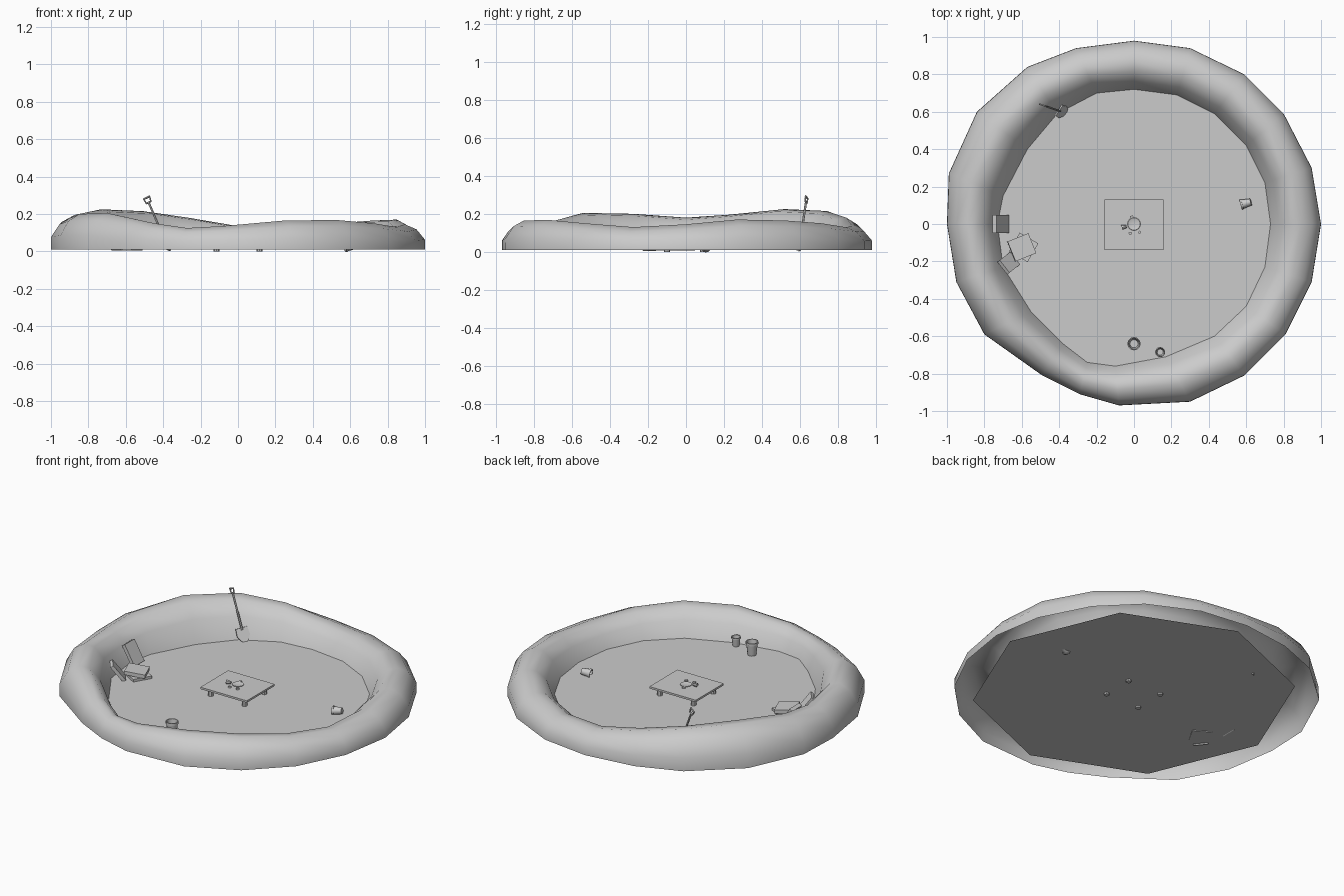
import bpy, bmesh, math
from mathutils import Vector, Matrix

if "Cube" in bpy.data.objects:
    bpy.data.objects.remove(bpy.data.objects["Cube"])

FLOOR = 0.01


def make(name, bm, smooth=None):
    bmesh.ops.recalc_face_normals(bm, faces=bm.faces)
    me = bpy.data.meshes.new(name)
    bm.to_mesh(me)
    bm.free()
    ob = bpy.data.objects.new(name, me)
    bpy.context.collection.objects.link(ob)
    if smooth:
        bpy.ops.object.select_all(action='DESELECT')
        bpy.context.view_layer.objects.active = ob
        ob.select_set(True)
        bpy.ops.object.shade_smooth_by_angle(angle=math.radians(smooth))
    return ob


def box(name, loc, size, rot=(0, 0, 0)):
    bm = bmesh.new()
    bmesh.ops.create_cube(bm, size=1, matrix=Matrix.Diagonal((*size, 1)))
    ob = make(name, bm)
    ob.location, ob.rotation_euler = loc, [math.radians(a) for a in rot]
    return ob


def lathe(name, profile, segs, loc, rot=(0, 0, 0)):
    bm = bmesh.new()
    rings = [[bm.verts.new((r * math.cos(math.tau * i / segs), r * math.sin(math.tau * i / segs), z))
              for i in range(segs)] for r, z in profile]
    for a, b in zip(rings, rings[1:]):
        for i in range(segs):
            j = (i + 1) % segs
            bm.faces.new((a[i], a[j], b[j], b[i]))
    bm.faces.new(rings[0])
    bm.faces.new(rings[-1])
    ob = make(name, bm, 35)
    ob.location, ob.rotation_euler = loc, [math.radians(a) for a in rot]
    return ob


def rod(name, a, b, r, segs=6):
    a, b = Vector(a), Vector(b)
    bm = bmesh.new()
    m = Matrix.Translation((a + b) / 2) @ (b - a).to_track_quat('Z', 'Y').to_matrix().to_4x4()
    bmesh.ops.create_cone(bm, cap_ends=True, segments=segs, radius1=r, radius2=r,
                          depth=(b - a).length, matrix=m)
    return make(name, bm, 40)


# Sand bank: open uneven half tube (outer xy, inner xy, crest height)
bank = [
    (0, .98, 0, .72, .135), (.3, .94, .23, .69, .13), (.59, .8, .43, .59, .15),
    (.8, .59, .6, .42, .165), (.95, .3, .7, .22, .17), (1, 0, .73, 0, .145),
    (.95, -.31, .7, -.23, .13), (.81, -.59, .6, -.44, .15), (.59, -.81, .43, -.6, .168),
    (.3, -.95, .17, -.71, .165), (-.08, -.97, -.1, -.76, .135), (-.29, -.91, -.25, -.74, .125),
    (-.49, -.81, -.38, -.64, .15), (-.8, -.59, -.55, -.47, .205), (-.95, -.31, -.7, -.23, .2),
    (-1, 0, -.73, 0, .18), (-.99, .27, -.7, .15, .195), (-.84, .6, -.57, .4, .225),
    (-.57, .84, -.41, .59, .215), (-.31, .94, -.2, .7, .18)]
section = [(0, 0), (.005, .4), (.17, .8), (.4, 1), (.62, .94), (.83, .6), (1, 0)]
bm = bmesh.new()
rings = []
for ox, oy, ix, iy, h in bank:
    rings.append([bm.verts.new((ox + (ix - ox) * t, oy + (iy - oy) * t, FLOOR + (h - FLOOR) * f))
                  for t, f in section])
for k, a in enumerate(rings):
    b = rings[(k + 1) % len(rings)]
    for i in range(len(section) - 1):
        bm.faces.new((a[i], a[i + 1], b[i + 1], b[i]))
make("sand_bank", bm, 60)

# Octagonal floor sheet
bm = bmesh.new()
bmesh.ops.create_circle(bm, cap_ends=True, segments=8, radius=0.9,
                        matrix=Matrix.Translation((0, 0, FLOOR)))
make("floor", bm)

# Low table
box("table_top", (0, -.005, .059), (.315, .27, .012))
for sx in (-1, 1):
    for sy in (-1, 1):
        lathe("table_leg", [(.016, 0), (.016, .055)], 8, (sx * .115, sy * .095 - .005, 0))

# Things on the table: plate, tipped cup, pebbles
lathe("plate", [(.022, 0), (.035, .006), (.033, .008), (.02, .004)], 16, (0, 0, .065))
lathe("tipped_cup", [(.008, 0), (.013, .026), (.011, .026), (.007, .003)], 8,
      (-.04, -.012, .076), (0, -90, 15))
for x, y, a in ((-.012, .038, 20), (.03, -.045, 50), (-.02, -.05, 10)):
    box("pebble", (x, y, .069), (.016, .012, .009), (0, 0, a))


# Buckets with a rim
def bucket(name, r, h, loc, rot=(0, 0, 0)):
    lathe(name, [(r * .68, 0), (r * .9, h * .82), (r, h * .82), (r, h),
                 (r * .84, h), (r * .6, h * .06)], 12, loc, rot)


bucket("large_bucket", .036, .08, (0, -.64, FLOOR))
bucket("small_bucket", .027, .055, (.14, -.685, FLOOR))
bucket("tipped_bucket", .027, .055, (.625, .118, .03), (0, -97, 15))

# Cushions: two stacked, two leaning on the bank
box("stacked_cushion", (-.59, -.125, .016), (.115, .115, .02), (0, 0, -30))
box("stacked_cushion", (-.6, -.125, .042), (.12, .115, .022), (0, 6, 22))
box("leaning_cushion", (-.712, 0, .072), (.135, .095, .022), (0, 60, 0))
box("leaning_cushion", (-.67, -.21, .055), (.115, .085, .02), (0, 52, 38))

# Spade: shaft, D grip and blade along one axis
top, neck, tip = Vector((-.478, .632, .262)), Vector((-.4, .605, .08)), Vector((-.36, .591, .004))
rod("spade_shaft", top, neck.lerp(tip, .15), .006)
axis = (top - neck).normalized()
side = Vector((.6, .8, 0)).cross(axis).cross(axis).normalized()
side = (Vector((.85, -.3, 0)) - axis * axis.dot(Vector((.85, -.3, 0)))).normalized()
g = top + axis * .027
rod("spade_grip", g - side * .02, g + side * .02, .005)
rod("spade_grip", top - side * .015, top + side * .015, .005)
for s in (-1, 1):
    rod("spade_grip", top + side * s * .014, g + side * s * .018, .004)

wide = Vector((.6, .8, 0)).normalized()
wide = (wide - axis * axis.dot(wide)).normalized()
bm = bmesh.new()
outline = [(-.034, 0), (.034, 0), (.038, .5), (.022, .85), (0, 1), (-.022, .85), (-.038, .5)]
face = bm.faces.new([bm.verts.new(neck.lerp(tip, v) + wide * u) for u, v in outline])
ext = bmesh.ops.extrude_face_region(bm, geom=[face])
normal = axis.cross(wide)
bmesh.ops.translate(bm, vec=normal * .008,
                    verts=[v for v in ext["geom"] if isinstance(v, bmesh.types.BMVert)])
make("spade_blade", bm)
